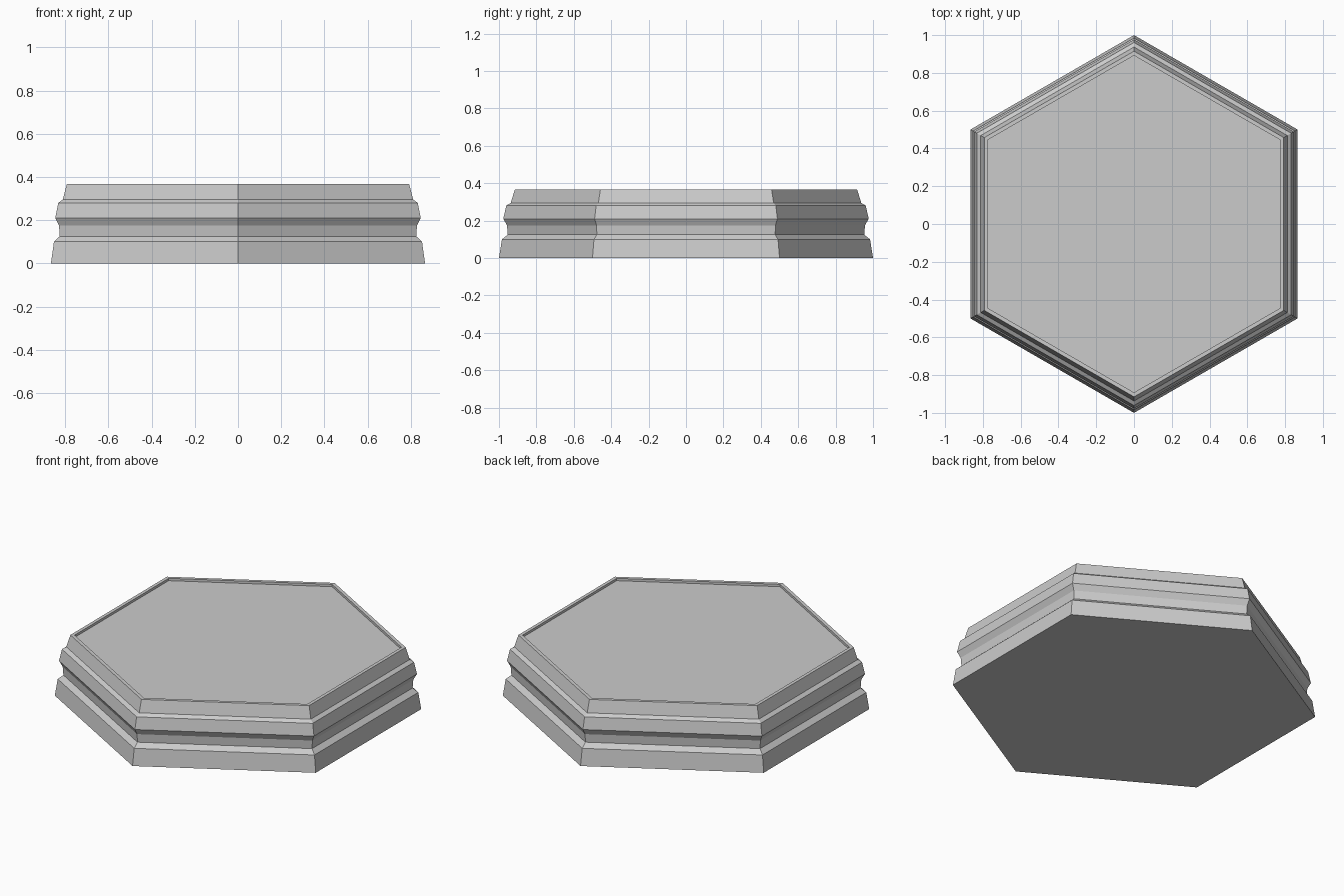
import bpy, bmesh, math

if "Cube" in bpy.data.objects:
    bpy.data.objects.remove(bpy.data.objects["Cube"])

SIDES = 6
# Moulded side profile from the base up to the rim and into the shallow tray:
# (corner radius, height)
PROFILE = [
    (1.000, 0.000), (0.984, 0.100),                  # plinth
    (0.953, 0.125), (0.957, 0.175), (0.977, 0.210),  # waist groove
    (0.961, 0.280), (0.937, 0.295),                  # middle band
    (0.915, 0.367),                                  # top band
    (0.892, 0.367), (0.892, 0.353),                  # rim and recess wall
]


def hex_ring(bm, radius, z):
    """Ring of corners with a point facing front and back."""
    angles = [math.radians(90) + math.tau * i / SIDES for i in range(SIDES)]
    return [bm.verts.new((radius * math.cos(a), radius * math.sin(a), z)) for a in angles]


# Hexagonal base
bm = bmesh.new()
rings = [hex_ring(bm, r, z) for r, z in PROFILE]
for low, high in zip(rings, rings[1:]):
    for i in range(SIDES):
        j = (i + 1) % SIDES
        bm.faces.new((low[i], low[j], high[j], high[i]))

# Underside and recessed tray floor
bm.faces.new(list(reversed(rings[0])))
bm.faces.new(rings[-1])
bmesh.ops.recalc_face_normals(bm, faces=bm.faces[:])

mesh = bpy.data.meshes.new("hexagonal_base")
bm.to_mesh(mesh)
bm.free()
base = bpy.data.objects.new("hexagonal_base", mesh)
bpy.context.collection.objects.link(base)
